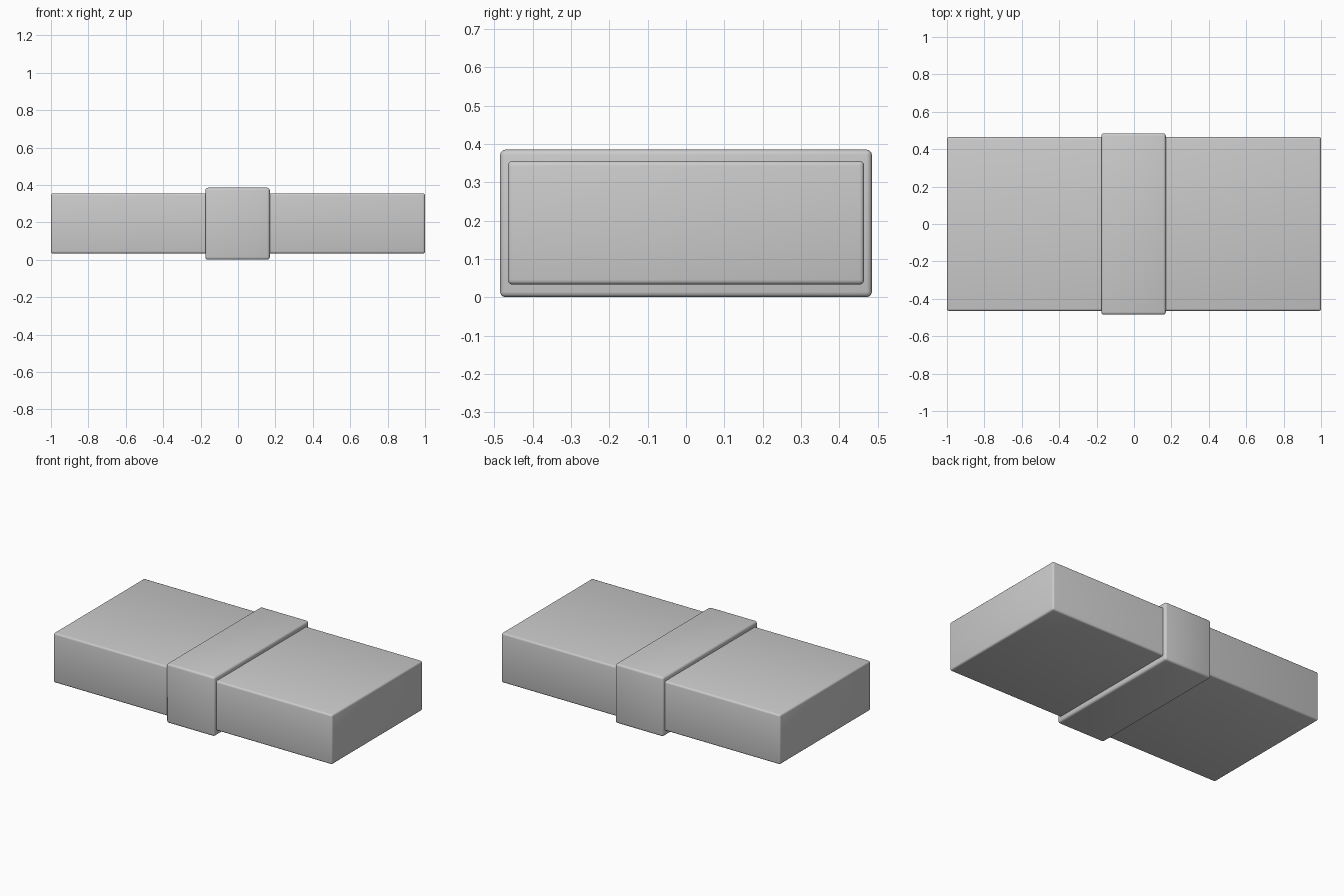
import bpy
import bmesh
from mathutils import Vector

cube = bpy.data.objects.get("Cube")
if cube:
    bpy.data.objects.remove(cube, do_unlink=True)

GREY = (0.6, 0.6, 0.6, 1.0)
grey = bpy.data.materials.new("plain_grey")
grey.use_nodes = True
grey.diffuse_color = GREY
grey.node_tree.nodes["Principled BSDF"].inputs["Base Color"].default_value = GREY


def rounded_box(name, low, high, bevel):
    """Box between two corners with softly rounded, smooth-shaded edges."""
    low, high = Vector(low), Vector(high)
    size, centre = high - low, (low + high) / 2
    mesh = bpy.data.meshes.new(name)
    bm = bmesh.new()
    bmesh.ops.create_cube(bm, size=1)
    bmesh.ops.scale(bm, vec=size, verts=bm.verts)
    bmesh.ops.bevel(bm, geom=bm.edges[:], offset=bevel, segments=3,
                    profile=0.5, affect='EDGES')
    for face in bm.faces:
        face.smooth = True
    bm.to_mesh(mesh)
    bm.free()
    mesh.materials.append(grey)
    obj = bpy.data.objects.new(name, mesh)
    obj.location = centre
    bpy.context.collection.objects.link(obj)
    return obj


# Long flat box
rounded_box("box_body", (-1, -0.465, 0.033), (1, 0.465, 0.355), 0.012)

# Band wrapped around the middle
rounded_box("middle_band", (-0.175, -0.485, 0), (0.17, 0.485, 0.385), 0.014)
